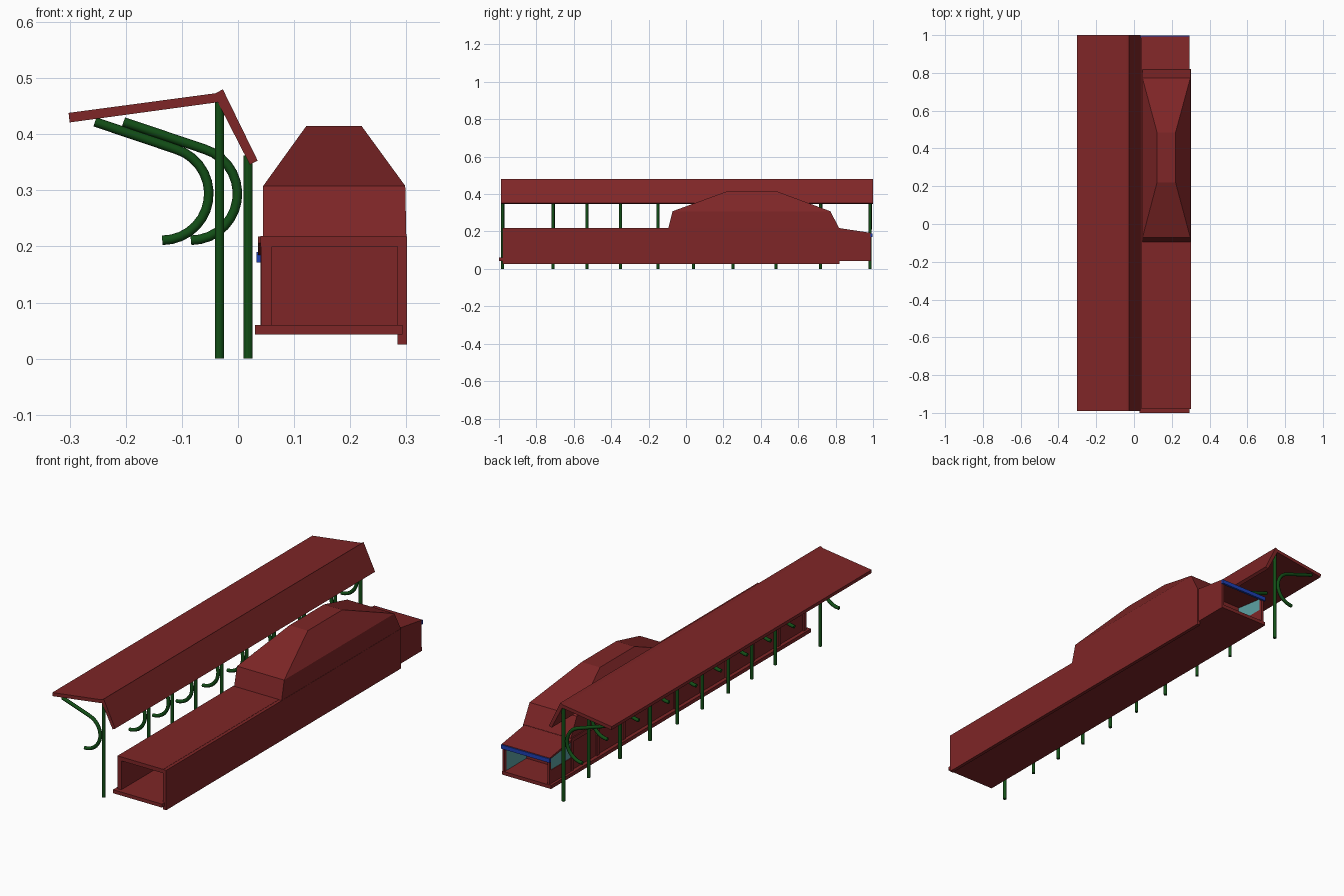
import bpy, bmesh, math
from mathutils import Vector

cube = bpy.data.objects.get("Cube")
if cube:
    bpy.data.objects.remove(cube, do_unlink=True)


def material(name, rgb):
    m = bpy.data.materials.new(name)
    m.use_nodes = True
    m.diffuse_color = (*rgb, 1)
    m.node_tree.nodes["Principled BSDF"].inputs["Base Color"].default_value = (*rgb, 1)
    return m


RED = material("brick red", (0.21, 0.019, 0.02))
GREEN = material("dark green", (0.006, 0.075, 0.008))
BLUE = material("sign blue", (0.012, 0.05, 0.45))
TEAL = material("window teal", (0.11, 0.36, 0.37))


def finish(name, bm, mat):
    bmesh.ops.recalc_face_normals(bm, faces=bm.faces)
    me = bpy.data.meshes.new(name)
    bm.to_mesh(me)
    bm.free()
    me.materials.append(mat)
    ob = bpy.data.objects.new(name, me)
    bpy.context.collection.objects.link(ob)
    return ob


def box(name, x, y, z, mat=RED):
    bm = bmesh.new()
    bmesh.ops.create_cube(bm, size=1)
    for v in bm.verts:
        v.co = Vector([(a + b) / 2 + c * (b - a) for (a, b), c in zip((x, y, z), v.co)])
    return finish(name, bm, mat)


def extrude(name, points, direction, mat=RED):
    bm = bmesh.new()
    face = bm.faces.new([bm.verts.new(p) for p in points])
    grown = bmesh.ops.extrude_face_region(bm, geom=[face])["geom"]
    verts = [g for g in grown if isinstance(g, bmesh.types.BMVert)]
    bmesh.ops.translate(bm, verts=verts, vec=direction)
    # keep the starting cap
    if not face.is_valid:
        bm.faces.new([v for v in bm.verts if v not in verts])
    return finish(name, bm, mat)


def post(name, x, y, height):
    bm = bmesh.new()
    bmesh.ops.create_cone(bm, cap_ends=True, segments=12, radius1=0.008,
                          radius2=0.008, depth=height)
    bmesh.ops.translate(bm, verts=bm.verts, vec=(x, y, height / 2))
    return finish(name, bm, GREEN)


def bracket(name, x, y):
    # hooked arm: arc touching the post, then a straight run up to the roof
    pts = []
    for i in range(15):
        a = math.radians(-90 + 163 * i / 14)
        pts.append((x - 0.102 + 0.083 * math.cos(a), y, 0.294 + 0.083 * math.sin(a)))
    pts.append((x - 0.222, y, 0.422))
    cu = bpy.data.curves.new(name, "CURVE")
    cu.dimensions = "3D"
    cu.bevel_depth = 0.0085
    cu.bevel_resolution = 2
    cu.use_fill_caps = True
    sp = cu.splines.new("POLY")
    sp.points.add(len(pts) - 1)
    for p, co in zip(sp.points, pts):
        p.co = (*co, 1)
    cu.materials.append(GREEN)
    ob = bpy.data.objects.new(name, cu)
    bpy.context.collection.objects.link(ob)


# Platform canopy
profile = [(-0.302, 0.438), (-0.04, 0.473), (-0.027, 0.48), (0.035, 0.353),
           (0.021, 0.346), (-0.036, 0.457), (-0.3, 0.421)]
extrude("canopy_roof", [(x, -0.99, z) for x, z in profile], (0, 1.99, 0))

# Canopy posts: end posts under the ridge, the others under the short slope
for i, y in enumerate([-0.98, -0.71, -0.53, -0.35, -0.15, 0.04, 0.25, 0.48, 0.72, 0.985]):
    end = i in (0, 9)
    x = -0.033 if end else 0.018
    post(f"canopy_post_{i}", x, y, 0.462 if end else 0.362)
    bracket(f"canopy_bracket_{i}", x, y)

# Main hall
box("floor", (0.03, 0.293), (-1, 0.99), (0.043, 0.06))
box("outer_wall", (0.284, 0.301), (-0.98, 0.82), (0.025, 0.218))
box("platform_wall", (0.048, 0.061), (-0.98, 0.82), (0.043, 0.2))
box("hall_ceiling", (0.04, 0.285), (-0.98, 0.82), (0.2, 0.219))
box("end_partition", (0.06, 0.285), (0.805, 0.82), (0.06, 0.2))
for i in range(10):
    y = -0.98 + i * 0.198
    box(f"platform_pilaster_{i}", (0.041, 0.05), (y, y + 0.018), (0.043, 0.2))

# Raised hipped roof
def ring(x0, x1, y0, y1, z):
    return [(x0, y0, z), (x1, y0, z), (x1, y1, z), (x0, y1, z)]


bm = bmesh.new()
levels = [ring(0.045, 0.3, -0.095, 0.82, 0.215), ring(0.045, 0.298, -0.072, 0.772, 0.308),
          ring(0.122, 0.22, 0.22, 0.485, 0.415)]
rings = [[bm.verts.new(p) for p in level] for level in levels]
for lo, hi in zip(rings, rings[1:]):
    for k in range(4):
        n = (k + 1) % 4
        bm.faces.new((lo[k], lo[n], hi[n], hi[k]))
bm.faces.new(rings[0])
bm.faces.new(rings[-1])
finish("hipped_roof", bm, RED)

# Open rear cabin
slope = [(0.82, 0.218), (0.992, 0.192), (0.992, 0.184), (0.82, 0.206)]
extrude("cabin_roof", [(0.036, y, z) for y, z in slope], (0.257, 0, 0))
side = [(0.82, 0.043), (0.985, 0.043), (0.985, 0.186), (0.82, 0.207)]
extrude("cabin_outer_wall", [(0.285, y, z) for y, z in side], (0.008, 0, 0))
pane = [(0.82, 0.06), (0.975, 0.06), (0.975, 0.185), (0.82, 0.204)]
extrude("cabin_inner_pane", [(0.281, y, z) for y, z in pane], (0.004, 0, 0), TEAL)
box("cabin_side_panel", (0.042, 0.052), (0.82, 0.985), (0.06, 0.125))
window = [(0.82, 0.125), (0.975, 0.125), (0.975, 0.185), (0.82, 0.204)]
extrude("cabin_side_window", [(0.045, y, z) for y, z in window], (0.004, 0, 0), TEAL)
for name, x in (("left", 0.28), ("right", 0.04)):
    box(f"cabin_corner_post_{name}", (x, x + 0.012), (0.975, 0.988), (0.06, 0.187))
box("cabin_fascia", (0.033, 0.294), (0.986, 0.997), (0.171, 0.19), BLUE)
